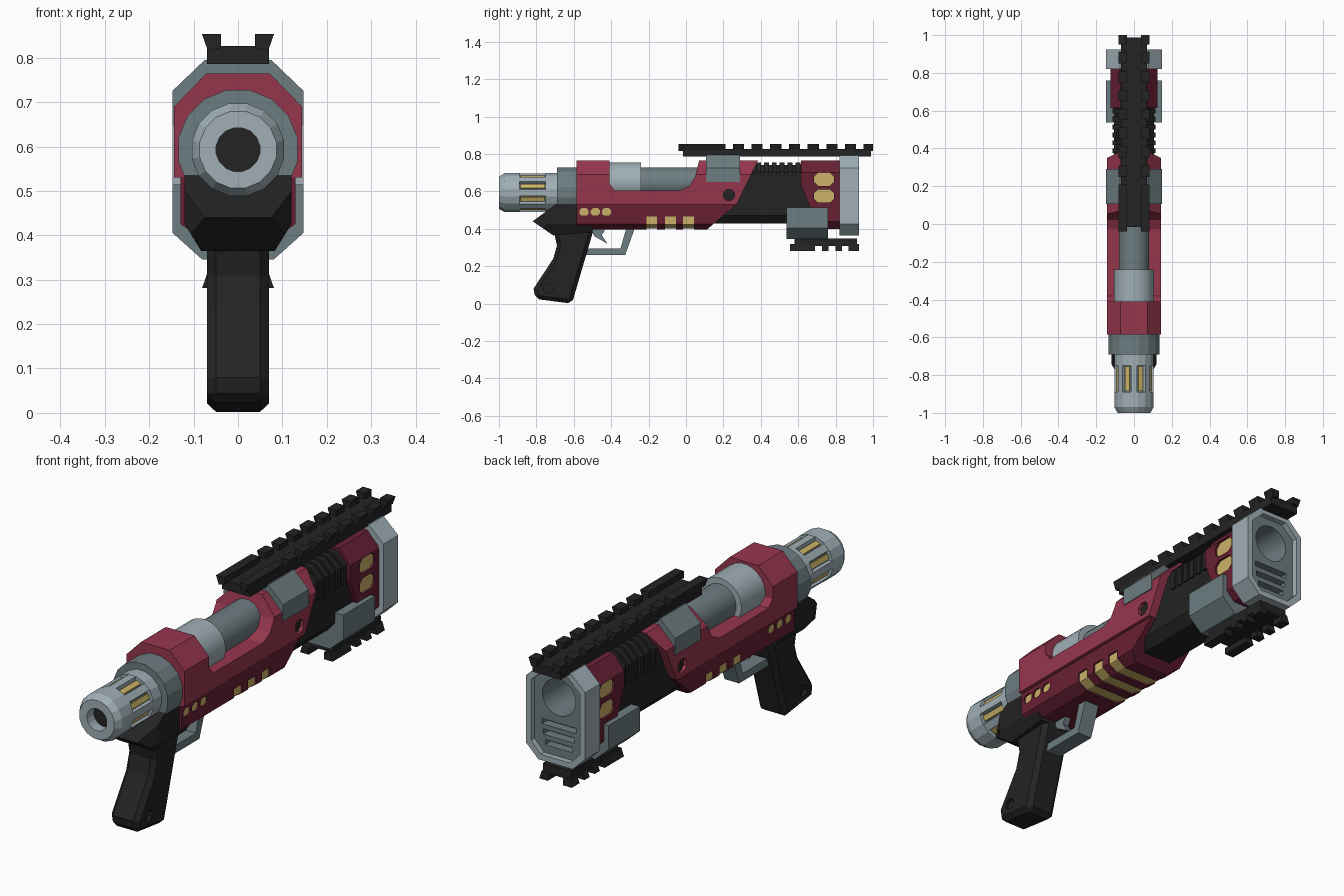
import bpy, bmesh, math
from mathutils import Vector

if "Cube" in bpy.data.objects:
    bpy.data.objects.remove(bpy.data.objects["Cube"])


def colour(name, r, g, b):
    m = bpy.data.materials.new(name)
    m.diffuse_color = (r, g, b, 1)
    m.use_nodes = True
    m.node_tree.nodes["Principled BSDF"].inputs["Base Color"].default_value = m.diffuse_color
    return m


RED = colour("red", 0.305, 0.037, 0.076)
DARK_RED = colour("dark red", 0.138, 0.0144, 0.034)
LIGHT = colour("light grey", 0.35, 0.43, 0.47)
GREY = colour("steel grey", 0.155, 0.205, 0.22)
BLACK = colour("black", 0.017, 0.017, 0.017)
YELLOW = colour("yellow", 0.60, 0.45, 0.14)


def finish(name, bm, mat):
    bmesh.ops.recalc_face_normals(bm, faces=bm.faces)
    mesh = bpy.data.meshes.new(name)
    bm.to_mesh(mesh)
    bm.free()
    ob = bpy.data.objects.new(name, mesh)
    bpy.context.collection.objects.link(ob)
    if mat:
        mesh.materials.append(mat)
    return ob


def prism(name, pts, axis, a, b, mat=None):
    """Extrude a 2D outline from a to b along x (yz outline), y (xz) or z (xy)."""
    place = {"x": lambda p, t: (t, p[0], p[1]), "y": lambda p, t: (p[0], t, p[1]),
             "z": lambda p, t: (p[0], p[1], t)}[axis]
    bm = bmesh.new()
    face = bm.faces.new([bm.verts.new(place(p, a)) for p in pts])
    ext = bmesh.ops.extrude_face_region(bm, geom=[face])
    move = Vector(place((0, 0), b - a))
    bmesh.ops.translate(bm, verts=[v for v in ext["geom"] if isinstance(v, bmesh.types.BMVert)], vec=move)
    return finish(name, bm, mat)


def side(name, pts, hw, mat=None):
    return prism(name, pts, "x", -hw, hw, mat)


def mirror(half):
    return half + [(-x, z) for x, z in reversed(half)]


def box(x0, x1, z0, z1):
    return [(x0, z0), (x1, z0), (x1, z1), (x0, z1)]


def ngon(y, z, r, n=8):
    return [(y + r * math.cos(math.tau * (i + .5) / n), z + r * math.sin(math.tau * (i + .5) / n)) for i in range(n)]


def pill(y0, y1, z0, z1, c):
    return [(y0 + c, z0), (y1 - c, z0), (y1, z0 + c), (y1, z1 - c),
            (y1 - c, z1), (y0 + c, z1), (y0, z1 - c), (y0, z0 + c)]


def lathe(name, prof, z, n, mat, smooth=False):
    """Spin (y, radius) points about the lengthwise axis at height z."""
    bm = bmesh.new()
    rings = []
    for y, r in prof:
        if r == 0:
            rings.append([bm.verts.new((0, y, z))] * n)
        else:
            rings.append([bm.verts.new((r * math.sin(math.tau * (i + .5) / n), y,
                                        z + r * math.cos(math.tau * (i + .5) / n))) for i in range(n)])
    for p, q in zip(rings, rings[1:]):
        for i in range(n):
            j = (i + 1) % n
            bm.faces.new(list(dict.fromkeys([p[i], p[j], q[j], q[i]])))
    ob = finish(name, bm, mat)
    if smooth:
        bpy.context.view_layer.objects.active = ob
        ob.select_set(True)
        bpy.ops.object.shade_smooth_by_angle(angle=math.radians(35))
        ob.select_set(False)
    return ob


def bake(ob):
    bpy.context.view_layer.update()
    dg = bpy.context.evaluated_depsgraph_get()
    mesh = bpy.data.meshes.new_from_object(ob.evaluated_get(dg))
    ob.modifiers.clear()
    ob.data = mesh


def boolean(ob, op, *tools):
    for tool in tools:
        m = ob.modifiers.new("cut", "BOOLEAN")
        m.operation, m.solver, m.object = op, "EXACT", tool
        bake(ob)
        bpy.data.objects.remove(tool)
    return ob


def inlay(ob, name, outline, hw, mat):
    """Cut a window through a part and fill it with a recessed core."""
    boolean(ob, "DIFFERENCE", side("cutter", outline, 0.3))
    return side(name, outline, hw, mat)


# Rear cap: chamfered ring, dark bore, core with ribs and glowing strips
AX = 0.593
lathe("rear_cap", [(-.94, .05), (-1, .05), (-1, .088), (-.97, .106), (-.89, .106), (-.89, .05), (-.94, .05)], AX, 16, LIGHT)
lathe("rear_bore", [(-.95, 0), (-.95, .052), (-.9, .052), (-.9, 0)], AX, 16, BLACK)
lathe("rear_core", [(-.9, 0), (-.9, .086), (-.74, .086), (-.74, 0)], AX, 16, GREY)
lathe("rear_ring", [(-.75, 0), (-.75, .106), (-.68, .106), (-.68, 0)], AX, 16, LIGHT)
for i in range(8):
    rib = prism("cap_rib", box(-.017, .017, .08, .103), "y", -.9, -.74, LIGHT)
    strip = prism("cap_strip", box(-.012, .012, .08, .094), "y", -.885, -.755, YELLOW)
    for ob, a in ((rib, i * math.tau / 8), (strip, (i + .5) * math.tau / 8)):
        ob.location.z = AX
        ob.rotation_euler.y = a
lathe("collar", [(-.69, 0), (-.69, .137), (-.57, .137), (-.57, 0)], AX, 16, GREY)

# Upper shell with the open breech
upper = side("upper_shell", [(-.585, .53), (-.585, .765), (-.41, .765), (-.41, .64), (-.38, .605), (-.03, .605),
                             (.02, .63), (.05, .68), (.07, .765), (.385, .765), (.27, .53)], .3, RED)
boolean(upper, "INTERSECT", prism("section", mirror([(.07, .766), (.144, .69), (.144, .52)]), "y", -.8, .8))
inlay(upper, "shell_pin", ngon(.23, .58, .032), .128, BLACK)

# Lower shell with side lights and bottom light strips
lower_half = [(.129, .54), (.129, .425), (.085, .395)]
lower = side("lower_shell", [(-.585, .39), (-.585, .532), (.271, .532), (.105, .39)], .3, DARK_RED)
boolean(lower, "INTERSECT", prism("section", mirror(lower_half), "y", -.8, .8))
for y in (-.57, -.51, -.45):
    inlay(lower, "side_light", pill(y, y + .05, .47, .51, .012), .122, YELLOW)
for y in (-.212, -.112, -.015):
    boolean(lower, "DIFFERENCE", side("cutter", box(y, y + .058, .3, .465), .3))
    prism("bottom_light", mirror([(.122, .466), (.122, .424), (.082, .402)]), "y", y, y + .058, YELLOW)

# Barrel visible in the breech
lathe("breech_sleeve", [(-.42, 0), (-.42, .107), (-.24, .107), (-.24, 0)], .648, 24, LIGHT, True)
lathe("barrel", [(-.25, 0), (-.25, .081), (.15, .081), (.15, 0)], .648, 24, GREY, True)

# Black fore body and its grip ribs
fore = prism("fore_body", mirror([(.06, .742), (.105, .697), (.105, .47), (.07, .428)]), "y", .08, .82, BLACK)
for i in range(6):
    y = .375 + i * .042
    prism("fore_rib", mirror([(.05, .755), (.066, .752), (.113, .705), (.113, .62)]), "y", y, y + .026, BLACK)

# Front block with windows
block = side("front_block", [(.615, .765), (.83, .765), (.83, .4), (.72, .4), (.67, .5), (.615, .635)], .3, DARK_RED)
boolean(block, "INTERSECT", prism("section", mirror([(.07, .766), (.125, .7), (.125, .44), (.085, .399)]), "y", .5, .9))
windows = [inlay(block, "front_window", pill(.685, .79, z, z + .07, .02), .116, YELLOW) for z in (.54, .63)]

# Muzzle frame, recessed face, bore and vents
frame = prism("muzzle_frame", mirror([(.075, .792), (.147, .725), (.147, .425), (.085, .365)]), "y", .82, .925, LIGHT)
inner = mirror([(.062, .768), (.121, .712), (.121, .44), (.073, .39)])
boolean(frame, "DIFFERENCE", prism("cutter", inner, "y", .7, 1.1))
face = prism("muzzle_face", inner, "y", .825, .9, GREY)
for ob in [face, block, fore] + windows:
    boolean(ob, "DIFFERENCE", prism("cutter", ngon(0, .655, .087, 24), "y", .6, 1.1))
for z, w in ((.515, .085), (.47, .078), (.425, .068)):
    boolean(face, "DIFFERENCE", prism("cutter", box(-w, w, z, z + .024), "y", .86, 1))
lathe("muzzle_bore", [(.62, 0), (.62, .082), (.9, .082), (.9, .089), (.61, .089), (.61, 0)], .655, 24, GREY, True)

# Clamps holding the rails
prism("upper_clamp", mirror([(.075, .795), (.148, .725), (.148, .65)]), "y", .107, .29, GREY)
prism("lower_clamp", mirror([(.147, .515), (.147, .405), (.08, .345)]), "y", .537, .76, GREY)


def rail(name, z, s, y0, y1, gaps, width):
    """Slotted rail: flat base with two rows of flared teeth."""
    flip = lambda pts: [(x, z + s * d) for x, d in pts]
    prism(name + "_base", flip(mirror([(.07, 0), (.07, .041)])), "y", y0 + .025, y1 - .012, BLACK)
    edges = [y0] + [v for g in gaps for v in (g, g + width)] + [y1]
    for a, b in zip(edges[::2], edges[1::2]):
        for m in (1, -1):
            wing = [(m * x, d) for x, d in ((.038, .036), (.068, .03), (.081, .067), (.038, .067))]
            prism(name + "_tooth", flip(wing), "y", a, b, BLACK)


rail("top_rail", .786, 1, -.04, 1, [.21 + .1 * i for i in range(8)], .04)
rail("bottom_rail", .348, -1, .555, .925, [.69, .762, .834], .036)

# Grip and its flared mount
mount = side("grip_mount", [(-.69, .535), (-.82, .44), (-.71, .365), (-.5, .38), (-.5, .535)], .3, BLACK)
boolean(mount, "INTERSECT",
        prism("section", mirror([(.12, .54), (.12, .425), (.08, .36)]), "y", -1, 0),
        prism("plan", mirror([(.12, -.4), (.12, -.74), (.07, -.83)]), "z", 0, 1))
grip = side("grip", [(-.71, .4), (-.69, .31), (-.71, .24), (-.815, .08), (-.805, .025), (-.61, 0),
                     (-.5, .375), (-.5, .42), (-.69, .45)], .07, BLACK)
bevel = grip.modifiers.new("bevel", "BEVEL")
bevel.width, bevel.segments, bevel.limit_method, bevel.angle_limit = .02, 1, "ANGLE", math.radians(60)
bake(grip)
inlay(grip, "grip_pin", ngon(-.735, .08, .026), .055, BLACK)

# Trigger and guard
side("trigger_guard", [(-.545, .26), (-.325, .26), (-.275, .4), (-.32, .4), (-.35, .295), (-.535, .295)], .036, GREY)
side("trigger", [(-.51, .4), (-.43, .4), (-.45, .365), (-.42, .32), (-.49, .36)], .015, GREY)
